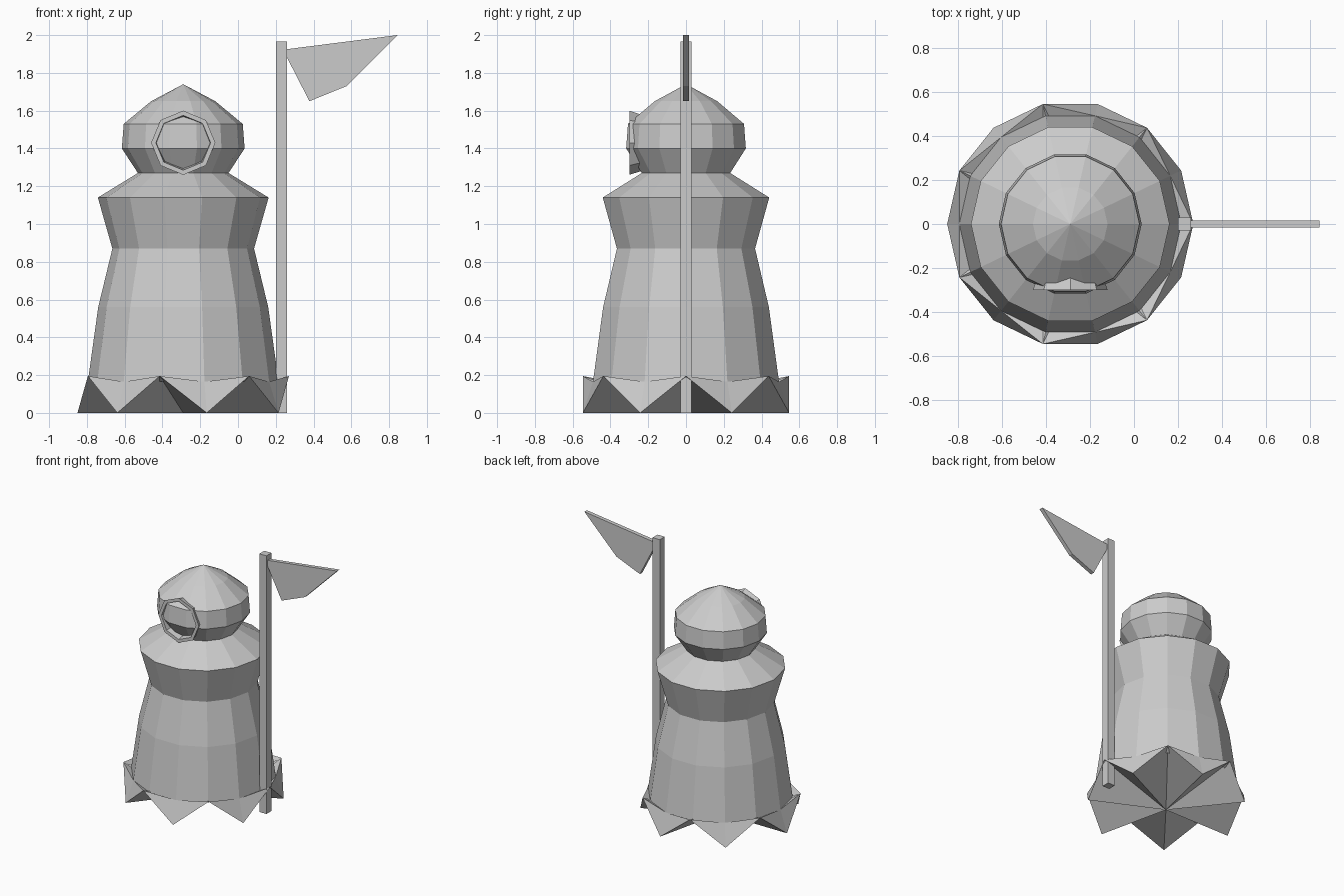
import bpy, bmesh
from math import cos, sin, pi

if "Cube" in bpy.data.objects:
    bpy.data.objects.remove(bpy.data.objects["Cube"])

CX, N = -0.29, 14   # figure axis and number of sides


def finish(bm, name):
    bmesh.ops.recalc_face_normals(bm, faces=bm.faces)
    me = bpy.data.meshes.new(name)
    bm.to_mesh(me)
    bm.free()
    ob = bpy.data.objects.new(name, me)
    bpy.context.collection.objects.link(ob)
    return ob


def ring(bm, r, z):
    return [bm.verts.new((CX + r * cos(2 * pi * i / N), r * sin(2 * pi * i / N), z))
            for i in range(N)]


def bridge(bm, a, b):
    n = len(a)
    for i in range(n):
        j = (i + 1) % n
        bm.faces.new((a[i], a[j], b[j], b[i]))


def fan(bm, a, tip):
    for i in range(len(a)):
        bm.faces.new((a[i], a[(i + 1) % len(a)], tip))


# Robe: lathed wall with a zigzag hem and a closed underside
bm = bmesh.new()
rings = [ring(bm, r, z) for r, z in
         [(0.505, 0.165), (0.45, 0.56), (0.375, 0.87), (0.452, 1.14), (0.24, 1.27)]]
for a, b in zip(rings, rings[1:]):
    bridge(bm, a, b)
hem = ring(bm, 0.56, 0)
for v in hem[::2]:
    v.co.z = 0.195
wall = rings[0]
for hi in range(0, N, 2):
    for lo in ((hi + 1) % N, (hi - 1) % N):
        bm.faces.new((wall[lo], wall[hi], hem[hi]))
        bm.faces.new((wall[lo], hem[hi], hem[lo]))
fan(bm, hem, bm.verts.new((CX, 0, 0)))
finish(bm, "robe")

# Head: faceted dome
bm = bmesh.new()
rings = [ring(bm, r, z) for r, z in [(0.24, 1.27), (0.325, 1.40), (0.315, 1.53), (0.17, 1.65)]]
for a, b in zip(rings, rings[1:]):
    bridge(bm, a, b)
fan(bm, rings[-1], bm.verts.new((CX, 0, 1.74)))
finish(bm, "head")

# Face rim: eight-sided tapered ring set into the head
bm = bmesh.new()
loops = [[bm.verts.new((CX + r * sin(pi * i / 4), y, 1.43 + r * cos(pi * i / 4)))
          for i in range(8)]
         for r, y in [(0.15, -0.24), (0.17, -0.30), (0.145, -0.30), (0.135, -0.24)]]
for k in range(4):
    bridge(bm, loops[k], loops[(k + 1) % 4])
finish(bm, "face_rim")


# Pole and flag: flat outlines in xz given thickness along y
def slab(name, outline, half):
    bm = bmesh.new()
    front = [bm.verts.new((x, -half, z)) for x, z in outline]
    back = [bm.verts.new((x, half, z)) for x, z in outline]
    bridge(bm, front, back)
    bm.faces.new(front)
    bm.faces.new(back)
    return finish(bm, name)


slab("pole", [(0.2, 0), (0.26, 0), (0.26, 1.965), (0.2, 1.965)], 0.03)
slab("flag", [(0.255, 1.925), (0.845, 2.0), (0.575, 1.73), (0.378, 1.65), (0.255, 1.89)], 0.015)
